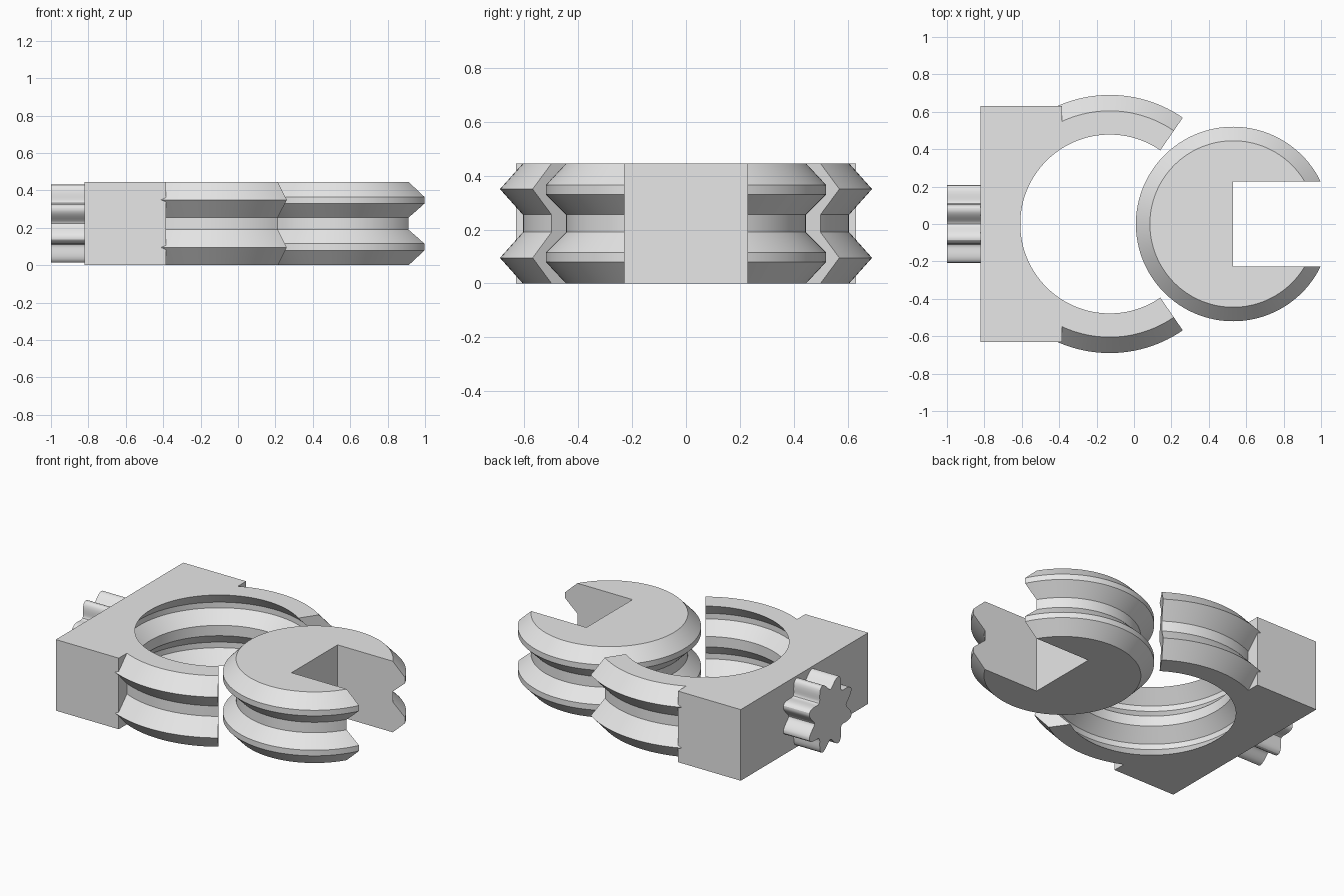
import bpy, bmesh, math

if "Cube" in bpy.data.objects:
    bpy.data.objects.remove(bpy.data.objects["Cube"])

H = 0.445                      # overall height
HOLE_X, DISC_X = -0.13, 0.53   # axes of the ring and the disc

grey = bpy.data.materials.new("plain grey")
grey.diffuse_color = (0.8, 0.8, 0.8, 1)
grey.use_nodes = True
grey.node_tree.nodes["Principled BSDF"].inputs["Base Color"].default_value = grey.diffuse_color


def finish(name, bm):
    bmesh.ops.recalc_face_normals(bm, faces=bm.faces)
    me = bpy.data.meshes.new(name)
    bm.to_mesh(me)
    bm.free()
    me.materials.append(grey)
    ob = bpy.data.objects.new(name, me)
    bpy.context.collection.objects.link(ob)
    return ob


def box(name, x0, x1, y0, y1, z0, z1):
    bm = bmesh.new()
    bmesh.ops.create_cube(bm, size=1)
    for v in bm.verts:
        v.co = ((x0 + x1) / 2 + v.co.x * (x1 - x0),
                (y0 + y1) / 2 + v.co.y * (y1 - y0),
                (z0 + z1) / 2 + v.co.z * (z1 - z0))
    return finish(name, bm)


def revolve(name, profile, cx, a0=0.0, a1=360.0, n=128):
    """Solid of revolution about a vertical axis; an arc gives a closed wedge."""
    full = a1 - a0 >= 360
    bm = bmesh.new()
    axis = [bm.verts.new((cx, 0, profile[i][1])) for i in (0, -1)]
    rows = []
    for i in range(n if full else n + 1):
        a = math.radians(a0 + (a1 - a0) * i / n)
        rows.append([bm.verts.new((cx + r * math.cos(a), r * math.sin(a), z))
                     for r, z in profile])
    for i in range(n):
        p, q = rows[i], rows[(i + 1) % len(rows)]
        for j in range(len(profile) - 1):
            bm.faces.new((p[j], q[j], q[j + 1], p[j + 1]))
    if full:
        bmesh.ops.delete(bm, geom=axis, context='VERTS')
        bm.faces.new([r[0] for r in rows])
        bm.faces.new([r[-1] for r in rows])
    else:
        bm.faces.new([axis[0]] + [r[0] for r in rows])
        bm.faces.new([axis[1]] + [r[-1] for r in rows])
        for r in (rows[0], rows[-1]):
            bm.faces.new([axis[0]] + r + [axis[1]])
    return finish(name, bm)


def combine(ob, other, op):
    other.hide_render = True
    mod = ob.modifiers.new(op.lower(), 'BOOLEAN')
    mod.operation, mod.object, mod.solver = op, other, 'EXACT'
    bpy.context.view_layer.objects.active = ob
    bpy.ops.object.modifier_apply(modifier=mod.name)
    bpy.data.objects.remove(other)


def smooth(ob):
    bpy.ops.object.select_all(action='DESELECT')
    ob.select_set(True)
    bpy.context.view_layer.objects.active = ob
    bpy.ops.object.shade_smooth_by_angle(angle=math.radians(25))


def double_rim(r_low, r_high, over=0.0):
    """Two blunt V-shaped rims, one above the other."""
    zs = (-over, 0, 0.08, 0.115, 0.19, 0.255, 0.33, 0.365, H, H + over)
    rs = (r_low, r_low, r_high, r_high, r_low, r_low, r_high, r_high, r_low, r_low)
    pts = list(zip(rs, zs))
    return pts if over else pts[1:-1]


# Holder: block joined to an open ring with two sharp outer ridges
holder = box("holder", -0.82, -0.385, -0.63, 0.63, 0, H)
ridges = [(0.605, 0), (0.69, 0.095), (0.605, 0.19),
          (0.605, 0.255), (0.69, 0.35), (0.605, H)]
combine(holder, revolve("ring_arms", ridges, HOLE_X, 55.5, 304.5, 96), 'UNION')
# Grooved bore, matching the disc with a small clearance
combine(holder, revolve("bore_cutter", double_rim(0.478, 0.553, 0.1), HOLE_X),
        'DIFFERENCE')
smooth(holder)

# Disc with two rims and a square slot open to the right
disc = revolve("slotted_disc", double_rim(0.445, 0.52), DISC_X)
combine(disc, box("slot_cutter", DISC_X, 1.3, -0.228, 0.228, -0.1, H + 0.1),
        'DIFFERENCE')
smooth(disc)

# Knob: eight-lobed rounded star on the back of the block
bm = bmesh.new()
N = 128
ends = []
for x in (-1.0, -0.815):
    ring = []
    for i in range(N):
        a = 2 * math.pi * i / N
        r = 0.19 + 0.034 * math.cos(8 * a - math.pi)
        ring.append(bm.verts.new((x, r * math.cos(a), H / 2 + r * math.sin(a))))
    ends.append(ring)
    bm.faces.new(ring)
for i in range(N):
    k = (i + 1) % N
    bm.faces.new((ends[0][i], ends[0][k], ends[1][k], ends[1][i]))
smooth(finish("lobed_knob", bm))
